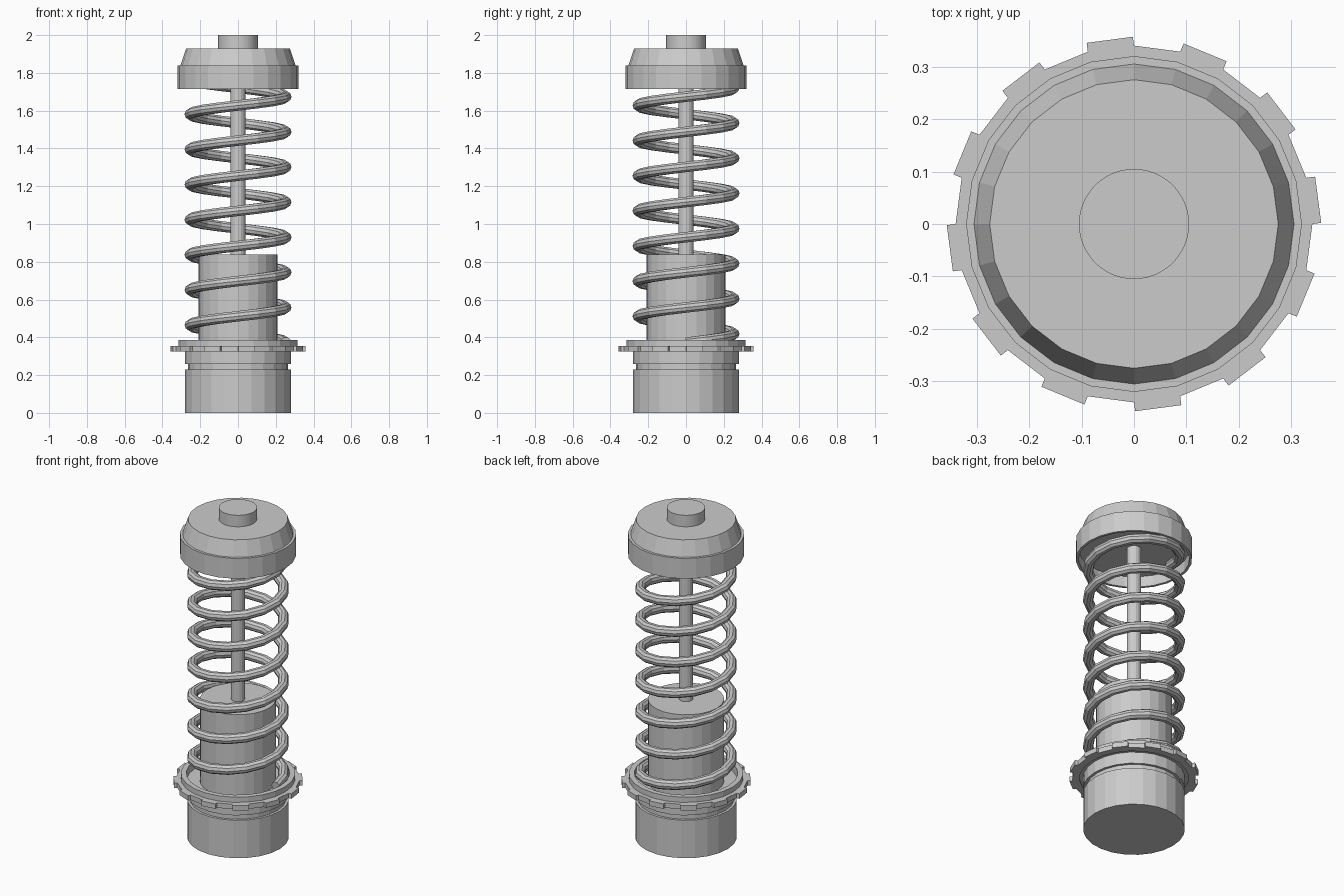
import bpy, bmesh
from math import cos, sin, pi, tau
from mathutils import Vector

if "Cube" in bpy.data.objects:
    bpy.data.objects.remove(bpy.data.objects["Cube"], do_unlink=True)

# One plain grey for the whole part
grey = bpy.data.materials.new("plain_grey")
grey.use_nodes = True
colour = (0.6, 0.6, 0.6, 1)
grey.diffuse_color = colour
grey.node_tree.nodes["Principled BSDF"].inputs["Base Color"].default_value = colour


def finish(name, bm):
    bmesh.ops.remove_doubles(bm, verts=bm.verts[:], dist=1e-5)
    bmesh.ops.recalc_face_normals(bm, faces=bm.faces[:])
    mesh = bpy.data.meshes.new(name)
    bm.to_mesh(mesh)
    bm.free()
    mesh.materials.append(grey)
    obj = bpy.data.objects.new(name, mesh)
    bpy.context.scene.collection.objects.link(obj)
    return obj


def lathe(name, profile, sides=24):
    """Spin a (radius, height) profile; it starts and ends on the axis."""
    bm = bmesh.new()
    verts = [bm.verts.new((r, 0, z)) for r, z in profile]
    edges = [bm.edges.new(pair) for pair in zip(verts, verts[1:])]
    bmesh.ops.spin(bm, geom=verts + edges, cent=(0, 0, 0), axis=(0, 0, 1),
                   angle=tau, steps=sides, use_merge=True)
    return finish(name, bm)


def cylinder(name, radius, bottom, top, sides=24):
    return lathe(name, [(0, bottom), (radius, bottom), (radius, top), (0, top)], sides)


# Base with a groove and a hollow collar for the spring
lathe("base", [(0, 0), (0.28, 0), (0.28, 0.23), (0.265, 0.23), (0.265, 0.26),
               (0.28, 0.26), (0.28, 0.335), (0, 0.335)])
lathe("spring_seat", [(0, 0.33), (0.315, 0.33), (0.315, 0.387),
                      (0.285, 0.387), (0.285, 0.34), (0, 0.34)])

# Toothed adjusting nut: every second side is pushed outwards
SIDES = 24
bm = bmesh.new()
outline = []
for i in range(SIDES):
    a, b = [Vector((cos(t), sin(t), 0)) * 0.34
            for t in (tau * i / SIDES, tau * (i + 1) / SIDES)]
    outline.append(a)
    if i % 2 == 0:
        push = (a + b).normalized() * 0.017
        outline += [a + push, b + push]
inner = [Vector((cos(t), sin(t), 0)) * 0.3
         for t in (tau * i / SIDES for i in range(SIDES))]
loops = []
for points in (outline, inner):
    ring = [bm.verts.new(p + Vector((0, 0, 0.325))) for p in points]
    loops += [bm.edges.new((ring[k - 1], ring[k])) for k in range(len(ring))]
bmesh.ops.triangle_fill(bm, edges=loops, use_beauty=True)
solid = bmesh.ops.extrude_face_region(bm, geom=bm.faces[:], use_keep_orig=True)
bmesh.ops.translate(bm, vec=(0, 0, 0.03),
                    verts=[v for v in solid["geom"] if isinstance(v, bmesh.types.BMVert)])
finish("toothed_nut", bm)

# Damper body and rod
cylinder("damper_body", 0.21, 0.335, 0.838)
cylinder("piston_rod", 0.04, 0.83, 1.79, 16)

# Coil spring, rising anticlockwise
TURNS, STEPS, RING = 7.5, 16, 10
bm = bmesh.new()
rings = []
for i in range(int(TURNS * STEPS) + 1):
    t = tau * i / STEPS
    out = Vector((cos(t), sin(t), 0))
    centre = out * 0.254 + Vector((0, 0, 0.372 + 0.186 * i / STEPS))
    along = Vector((-sin(t), cos(t), 0.186 / (tau * 0.254))).normalized()
    up = out.cross(along)
    rings.append([bm.verts.new(centre + (out * cos(u) + up * sin(u)) * 0.029)
                  for u in (tau * k / RING for k in range(RING))])
for low, high in zip(rings, rings[1:]):
    for k in range(RING):
        bm.faces.new((low[k - 1], low[k], high[k], high[k - 1]))
bm.faces.new(rings[0])
bm.faces.new(rings[-1])
finish("coil_spring", bm)

# Hollow top cap and mounting stud
lathe("top_cap", [(0, 1.78), (0.305, 1.78), (0.305, 1.715), (0.32, 1.715),
                  (0.32, 1.838), (0.305, 1.838), (0.275, 1.93), (0, 1.93)])
cylinder("mounting_stud", 0.105, 1.92, 2.0, 48)
